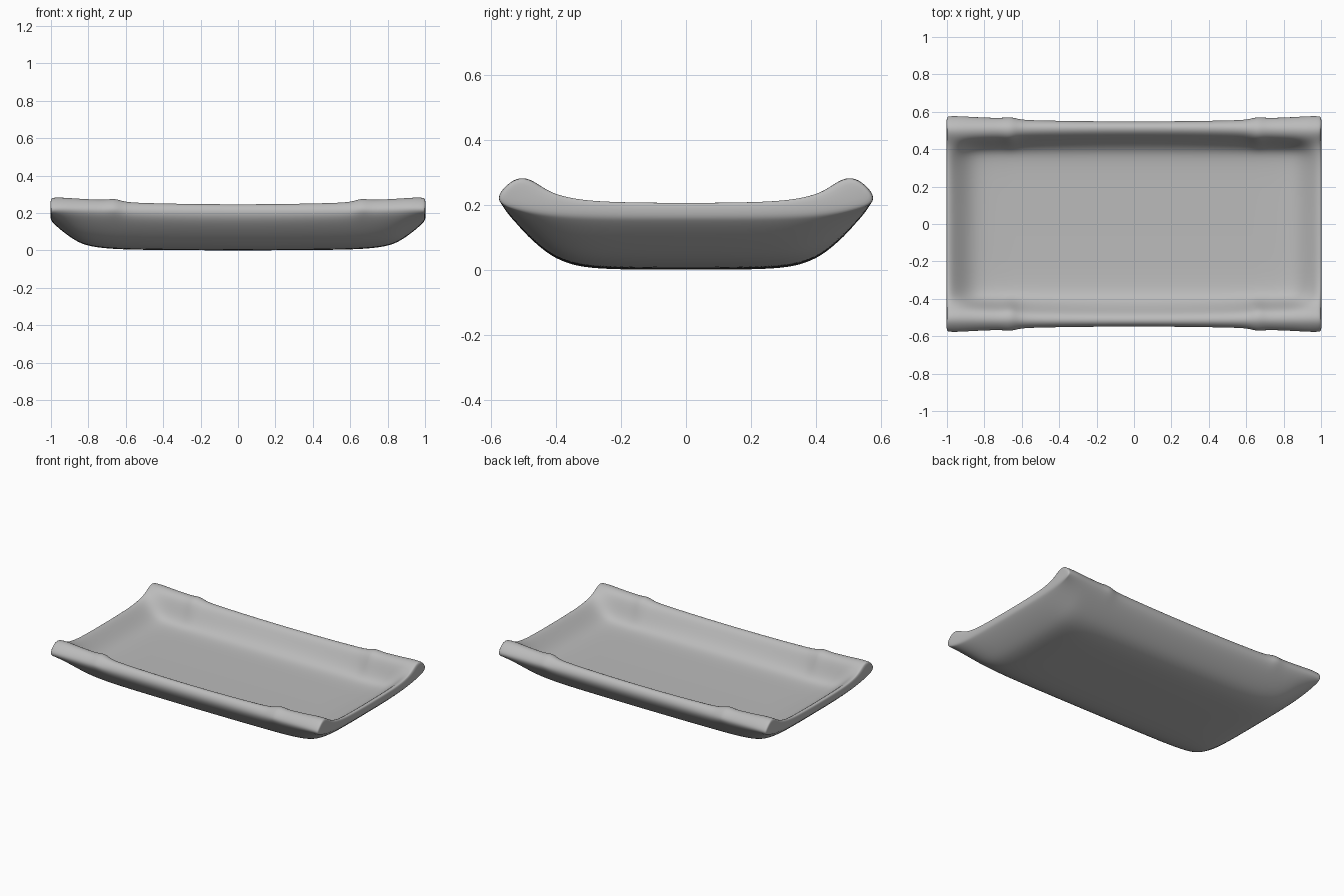
import bpy, bmesh

old = bpy.data.objects.get("Cube")
if old:
    bpy.data.objects.remove(old, do_unlink=True)

# One neutral clay-grey material
grey = bpy.data.materials.new("neutral grey")
grey.use_nodes = True
colour = (0.5, 0.5, 0.5, 1)
grey.diffuse_color = colour
grey.node_tree.nodes["Principled BSDF"].inputs["Base Color"].default_value = colour
grey.node_tree.nodes["Principled BSDF"].inputs["Roughness"].default_value = 0.7

# Half cross-sections (y, z): floor centre, over the rail, back under to the centre
MIDDLE = [(0, .10), (.2, .10), (.34, .102), (.40, .12), (.445, .175), (.475, .225),
          (.50, .247), (.53, .247), (.552, .215), (.545, .17), (.50, .115), (.44, .06),
          (.39, .028), (.32, .006), (.2, 0), (0, 0)]
END = [(0, .206), (.2, .208), (.3, .213), (.37, .224), (.42, .242), (.455, .264),
       (.49, .284), (.53, .282), (.577, .238), (.58, .205), (.53, .19), (.47, .18),
       (.40, .172), (.32, .168), (.2, .165), (0, .165)]
N = len(MIDDLE)

# Stations along the length: x, blend of floor, rail and underside towards the end section
STATIONS = [(0, 0, 0, 0), (.25, 0, .04, .005), (.48, 0, .18, .015), (.59, 0, .3, .03),
            (.63, 0, .6, .04), (.665, 0, .88, .05), (.71, .01, .66, .07), (.78, .03, .74, .12),
            (.84, .10, .82, .22), (.89, .32, .92, .40), (.935, .66, 1, .60),
            (.97, .93, 1, .78), (.99, 1, .98, .90), (1.003, 1, .85, 1)]


def section(floor, rail, under):
    """Closed ring of points for one station, mirrored across the centre line."""
    half = []
    for k, (a, b) in enumerate(zip(MIDDLE, END)):
        if k < 4:
            t = floor
        elif k == 4:
            t = (floor + rail) / 2
        elif k < 10:
            t = rail
        else:
            t = under
        half.append((a[0] + (b[0] - a[0]) * t, a[1] + (b[1] - a[1]) * t))
    return half + [(-y, z) for y, z in reversed(half[1:-1])]


# Loft the tray body through all stations
bm = bmesh.new()
stations = [(-x, f, r, u) for x, f, r, u in reversed(STATIONS[1:])] + STATIONS
rings = [[bm.verts.new((x, y, z)) for y, z in section(f, r, u)] for x, f, r, u in stations]
count = len(rings[0])
for a, b in zip(rings, rings[1:]):
    for i in range(count):
        j = (i + 1) % count
        bm.faces.new((a[i], a[j], b[j], b[i]))

# Close both ends with strips joining the upper and lower edges
for ring in (rings[0], rings[-1]):
    for k in range(N // 2 - 1):
        for s in (1, -1):
            bm.faces.new([ring[(s * i) % count] for i in (k, k + 1, N - 2 - k, N - 1 - k)])
bmesh.ops.recalc_face_normals(bm, faces=bm.faces)

mesh = bpy.data.meshes.new("tray")
bm.to_mesh(mesh)
bm.free()
mesh.materials.append(grey)
tray = bpy.data.objects.new("tray", mesh)
bpy.context.collection.objects.link(tray)

# Soft rounded surface
for poly in mesh.polygons:
    poly.use_smooth = True
smooth = tray.modifiers.new("soft surface", "SUBSURF")
smooth.levels = smooth.render_levels = 2
